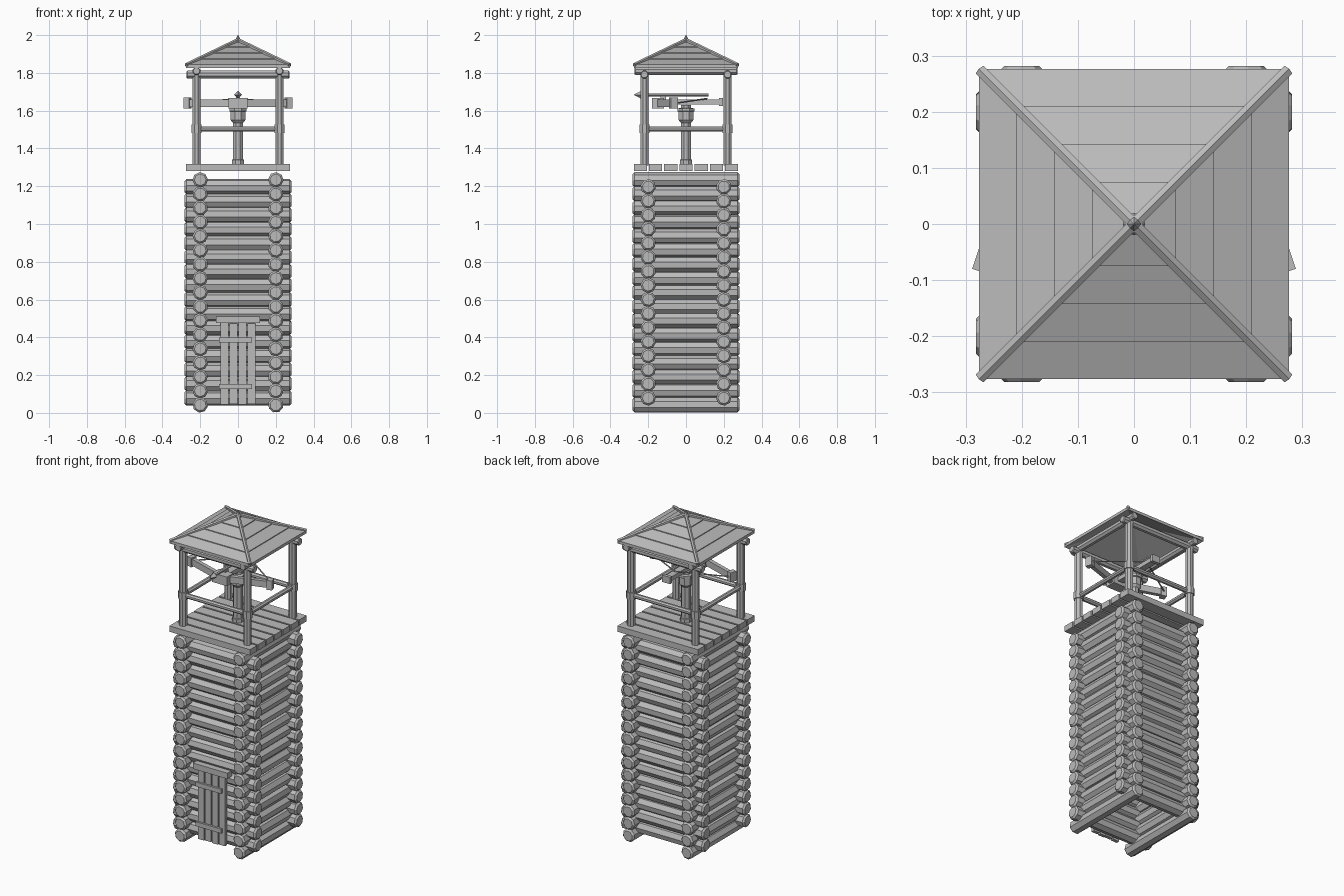
import bpy, bmesh, math, random
from mathutils import Vector, Matrix

random.seed(4)
if "Cube" in bpy.data.objects:
    bpy.data.objects.remove(bpy.data.objects["Cube"])

wood = bpy.data.materials.new("weathered grey wood")
wood.use_nodes = True
GREY = (0.5, 0.5, 0.5, 1)
wood.diffuse_color = GREY
wood.node_tree.nodes["Principled BSDF"].inputs["Base Color"].default_value = GREY


def finish(name, bm):
    bmesh.ops.recalc_face_normals(bm, faces=bm.faces)
    mesh = bpy.data.meshes.new(name)
    bm.to_mesh(mesh)
    bm.free()
    mesh.materials.append(wood)
    obj = bpy.data.objects.new(name, mesh)
    bpy.context.collection.objects.link(obj)
    return obj


def lathe(bm, profile, sides, matrix=Matrix(), roll=0.0, closed=False):
    """Sweep (radius, height) points around z; cap the ends unless the profile is a loop."""
    rings = []
    for r, h in profile:
        rings.append([bm.verts.new(matrix @ Vector((r * math.cos(a), r * math.sin(a), h)))
                      for a in (roll + math.tau * k / sides for k in range(sides))])
    pairs = list(zip(rings, rings[1:]))
    if closed:
        pairs.append((rings[-1], rings[0]))
    else:
        bm.faces.new(rings[0])
        bm.faces.new(rings[-1])
    for low, high in pairs:
        for k in range(sides):
            n = (k + 1) % sides
            bm.faces.new((low[k], low[n], high[n], high[k]))


def rod(bm, start, end, r, sides=8, bevel=0.0, roll=None):
    """Round timber between two points with optional bevelled ends."""
    start, end = Vector(start), Vector(end)
    axis = end - start
    m = Matrix.Translation(start) @ axis.to_track_quat("Z", "Y").to_matrix().to_4x4()
    n = axis.length
    prof = [(r, 0), (r, n)]
    if bevel:
        prof = [(r - bevel, 0), (r, bevel), (r, n - bevel), (r - bevel, n)]
    lathe(bm, prof, sides, m, math.pi / sides if roll is None else roll)


def box(bm, centre, size, turn=0.0):
    m = Matrix.Translation(centre) @ Matrix.Rotation(turn, 4, "Z") @ Matrix.Diagonal((*size, 1))
    bmesh.ops.create_cube(bm, size=1, matrix=m)


# Interlocking log walls
STEP, HALF, END = 0.0745, 0.2, 0.282
side_logs, cross_logs = bmesh.new(), bmesh.new()
for i in range(17):
    z = 0.042 + i * STEP
    for s in (-HALF, HALF):
        rod(side_logs, (s, -END, z), (s, END, z), 0.041, 8, 0.01, random.uniform(0, 0.8))
        if i < 16:
            h = z + STEP / 2
            rod(cross_logs, (-END, s, h), (END, s, h), 0.041, 8, 0.01, random.uniform(0, 0.8))
finish("side_wall_logs", side_logs)
finish("front_and_back_wall_logs", cross_logs)

# Plank door with battens and lintel
bm = bmesh.new()
for i in range(4):
    box(bm, (-0.072 + 0.048 * i, -0.25, 0.26), (0.041, 0.02, 0.43 - 0.006 * (i % 2)))
finish("door_planks", bm)
bm = bmesh.new()
for z in (0.14, 0.385):
    box(bm, (-0.013, -0.265, z), (0.175, 0.014, 0.027))
finish("door_battens", bm)
bm = bmesh.new()
box(bm, (0, -0.25, 0.493), (0.235, 0.045, 0.036))
finish("door_lintel", bm)

# Platform floor
bm = bmesh.new()
for i in range(7):
    box(bm, (0, (i - 3) * 0.0805, 1.299), (0.55, 0.07, 0.036))
finish("platform_planks", bm)

# Corner posts, collars, railings and top beams
P = 0.22
posts, collars, rails, beams = (bmesh.new() for _ in range(4))
for x in (-P, P):
    for y in (-P, P):
        rod(posts, (x, y, 1.31), (x, y, 1.81), 0.023)
        rod(collars, (x, y, 1.482), (x, y, 1.526), 0.029)
for s in (-P, P):
    rod(rails, (s, -P, 1.503), (s, P, 1.503), 0.015)
    rod(rails, (-P, s, 1.503), (P, s, 1.503), 0.015)
    rod(beams, (-0.272, s, 1.791), (0.272, s, 1.791), 0.022, 8, 0.004)
    rod(beams, (s, -0.272, 1.81), (s, 0.272, 1.81), 0.022, 8, 0.004)
finish("corner_posts", posts)
finish("post_collars", collars)
finish("railings", rails)
finish("roof_beams", beams)

# Four-sided roof of overlapping board courses
EAVE, TOP, LOW = 0.276, 1.972, 1.842
courses = [0.276, 0.21, 0.143, 0.075, 0.004]


def slope(d):
    return TOP - (TOP - LOW) * d / EAVE


profile = []
for outer, inner in zip(courses, courses[1:]):
    profile += [(outer, slope(outer) + 0.002), (inner, slope(inner) - 0.003)]
profile += [(0.004, TOP - 0.022), (EAVE, LOW - 0.016)]
bm = bmesh.new()
lathe(bm, [(r * math.sqrt(2), z) for r, z in profile], 4, roll=math.pi / 4, closed=True)
finish("roof_boards", bm)

bm = bmesh.new()
for sx in (-1, 1):
    for sy in (-1, 1):
        rod(bm, (0.274 * sx, 0.274 * sy, LOW), (0, 0, TOP + 0.002), 0.011, 6)
finish("roof_hips", bm)
bm = bmesh.new()
lathe(bm, [(0.02, 1.95), (0.02, 1.968), (0.012, 1.978), (0.001, 2.0)], 8)
finish("roof_finial", bm)

# Pedestal of the mounted bow
bm = bmesh.new()
lathe(bm, [(0.034, 1.315), (0.034, 1.34), (0.029, 1.342), (0.029, 1.535), (0.042, 1.55),
           (0.042, 1.595), (0.049, 1.597), (0.049, 1.612), (0.03, 1.614), (0.03, 1.63)], 8,
      roll=math.pi / 8)
finish("bow_pedestal", bm)

# Stock, head block, arms, string and bolt
bm = bmesh.new()
box(bm, (0, 0.005, 1.645), (0.04, 0.37, 0.026))
box(bm, (0, 0.185, 1.645), (0.055, 0.02, 0.042))
finish("bow_stock", bm)
bm = bmesh.new()
box(bm, (0, -0.148, 1.64), (0.1, 0.065, 0.056))
finish("bow_head_block", bm)

arms, tips, cord = bmesh.new(), bmesh.new(), bmesh.new()
for s in (-1, 1):
    turn = s * math.atan2(0.08, 0.24)
    box(arms, (0.148 * s, -0.106, 1.64), (0.25, 0.024, 0.04), turn)
    box(tips, (0.267 * s, -0.066, 1.64), (0.032, 0.04, 0.058), turn)
    rod(cord, (0.262 * s, -0.05, 1.64), (0, 0.11, 1.664), 0.004, 6)
finish("bow_arms", arms)
finish("bow_arm_tips", tips)
finish("bow_string", cord)

bm = bmesh.new()
rod(bm, (0, -0.24, 1.684), (0, 0.12, 1.684), 0.008, 6)
box(bm, (0, -0.12, 1.668), (0.02, 0.03, 0.02))
tip = Matrix.Translation((0, -0.235, 1.684)) @ Matrix.Rotation(math.pi / 2, 4, "X")
lathe(bm, [(0.006, -0.005), (0.022, 0.0), (0.001, 0.041)], 4, tip)
finish("bolt", bm)
